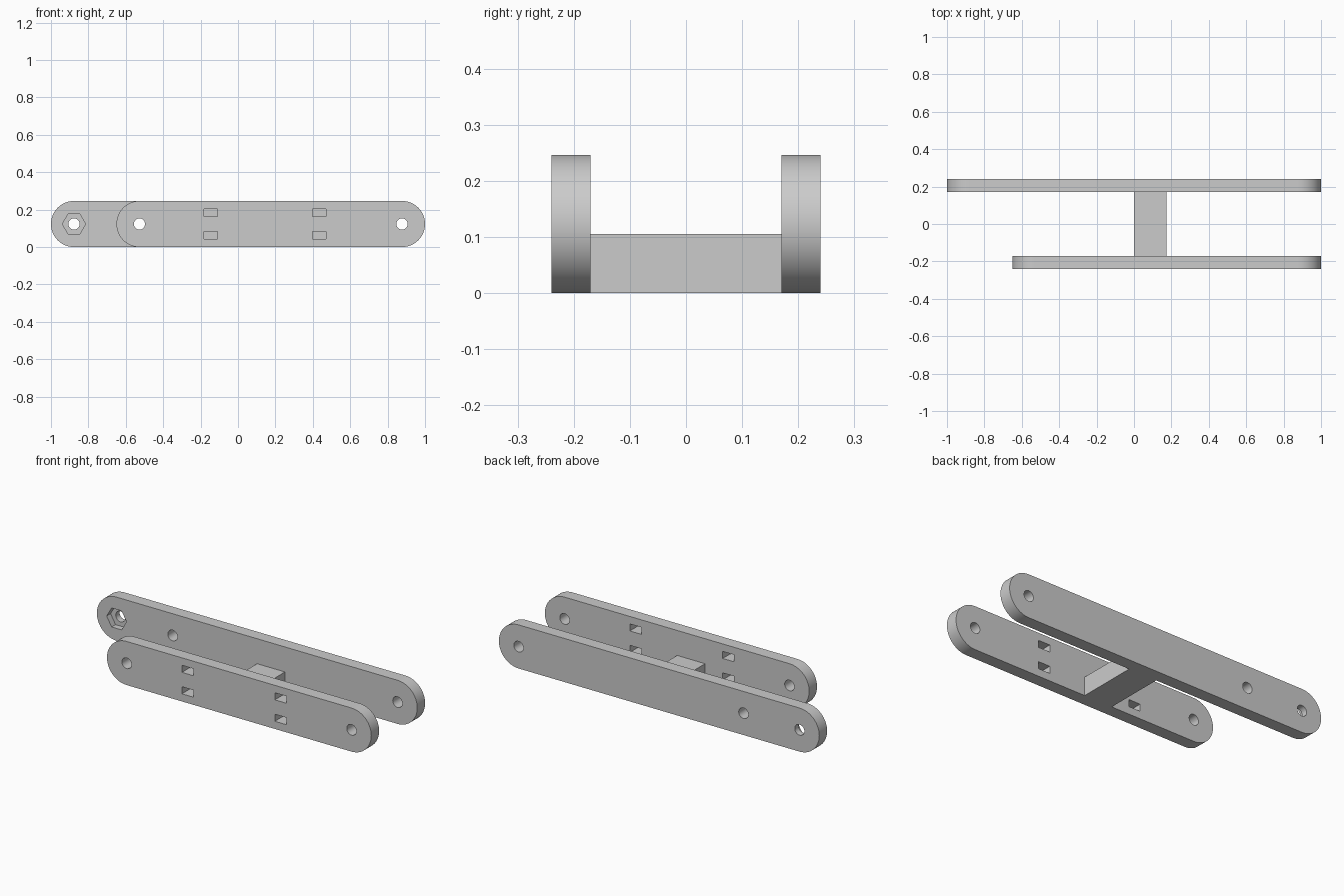
import bpy, bmesh, math

default = bpy.data.objects.get("Cube")
if default:
    bpy.data.objects.remove(default, do_unlink=True)

RADIUS = 0.123       # rounded end radius, half the bar height
THICK = 0.07
INNER = 0.17         # distance of each bar's inner face from the middle
PIN_RIGHT, PIN_MID, PIN_END = 0.877, -0.527, -0.877

grey = bpy.data.materials.new("plain_grey")
grey.use_nodes = True
colour = (0.6, 0.6, 0.6, 1)
grey.diffuse_color = colour
grey.node_tree.nodes["Principled BSDF"].inputs["Base Color"].default_value = colour


def prism(name, outline, y0, y1):
    """Extrude an (x, z) outline from y0 to y1."""
    bm = bmesh.new()
    face = bm.faces.new([bm.verts.new((x, y0, z)) for x, z in outline])
    new = bmesh.ops.extrude_face_region(bm, geom=[face])["geom"]
    verts = [v for v in new if isinstance(v, bmesh.types.BMVert)]
    bmesh.ops.translate(bm, verts=verts, vec=(0, y1 - y0, 0))
    bmesh.ops.recalc_face_normals(bm, faces=bm.faces)
    mesh = bpy.data.meshes.new(name)
    bm.to_mesh(mesh)
    bm.free()
    mesh.materials.append(grey)
    obj = bpy.data.objects.new(name, mesh)
    bpy.context.collection.objects.link(obj)
    return obj


def arc(cx, radius, start, end, steps):
    angles = [start + (end - start) * i / steps for i in range(steps + 1)]
    return [(cx + radius * math.cos(a), RADIUS + radius * math.sin(a)) for a in angles]


def ring(cx, radius, sides):
    return arc(cx, radius, 0, math.tau, sides)[:-1]


def box(cx, cz, w, h):
    return [(cx + sx * w / 2, cz + sz * h / 2)
            for sx, sz in ((-1, -1), (1, -1), (1, 1), (-1, 1))]


def cut(target, outline, y0, y1):
    cutter = prism("cutter", outline, y0, y1)
    cutter.hide_render = True
    mod = target.modifiers.new("cut", "BOOLEAN")
    mod.operation = "DIFFERENCE"
    mod.solver = "EXACT"
    mod.object = cutter
    bpy.context.view_layer.objects.active = target
    bpy.ops.object.modifier_apply(modifier=mod.name)
    bpy.data.objects.remove(cutter, do_unlink=True)


def bar(name, left_x, y0, holes):
    """Flat bar with rounded ends and pin holes."""
    half = math.pi / 2
    outline = arc(PIN_RIGHT, RADIUS, -half, half, 32) + arc(left_x, RADIUS, half, 3 * half, 32)
    obj = prism(name, outline, y0, y0 + THICK)
    for x in holes:
        cut(obj, ring(x, 0.03, 32), y0 - 0.05, y0 + THICK + 0.05)
    return obj


# Side bars: short one in front, long one behind
front_bar = bar("front_bar", PIN_MID, -INNER - THICK, (PIN_MID, PIN_RIGHT))
back_bar = bar("back_bar", PIN_END, INNER, (PIN_END, PIN_MID, PIN_RIGHT))

# Tie slots through the front bar
for x in (-0.146, 0.434):
    for z in (0.063, 0.184):
        cut(front_bar, box(x, z, 0.072, 0.04), -0.3, -0.1)

# Hexagonal nut pocket in the inner face of the back bar
cut(back_bar, ring(PIN_END, 0.062, 6), INNER - 0.05, INNER + 0.035)

# Block joining the bars
prism("cross_block", box(0.087, 0.0525, 0.174, 0.105), -INNER, INNER)

# Smooth the rounded ends and holes, keep edges sharp
for obj in (front_bar, back_bar):
    bpy.ops.object.select_all(action="DESELECT")
    obj.select_set(True)
    bpy.context.view_layer.objects.active = obj
    bpy.ops.object.shade_smooth_by_angle(angle=math.radians(30))
